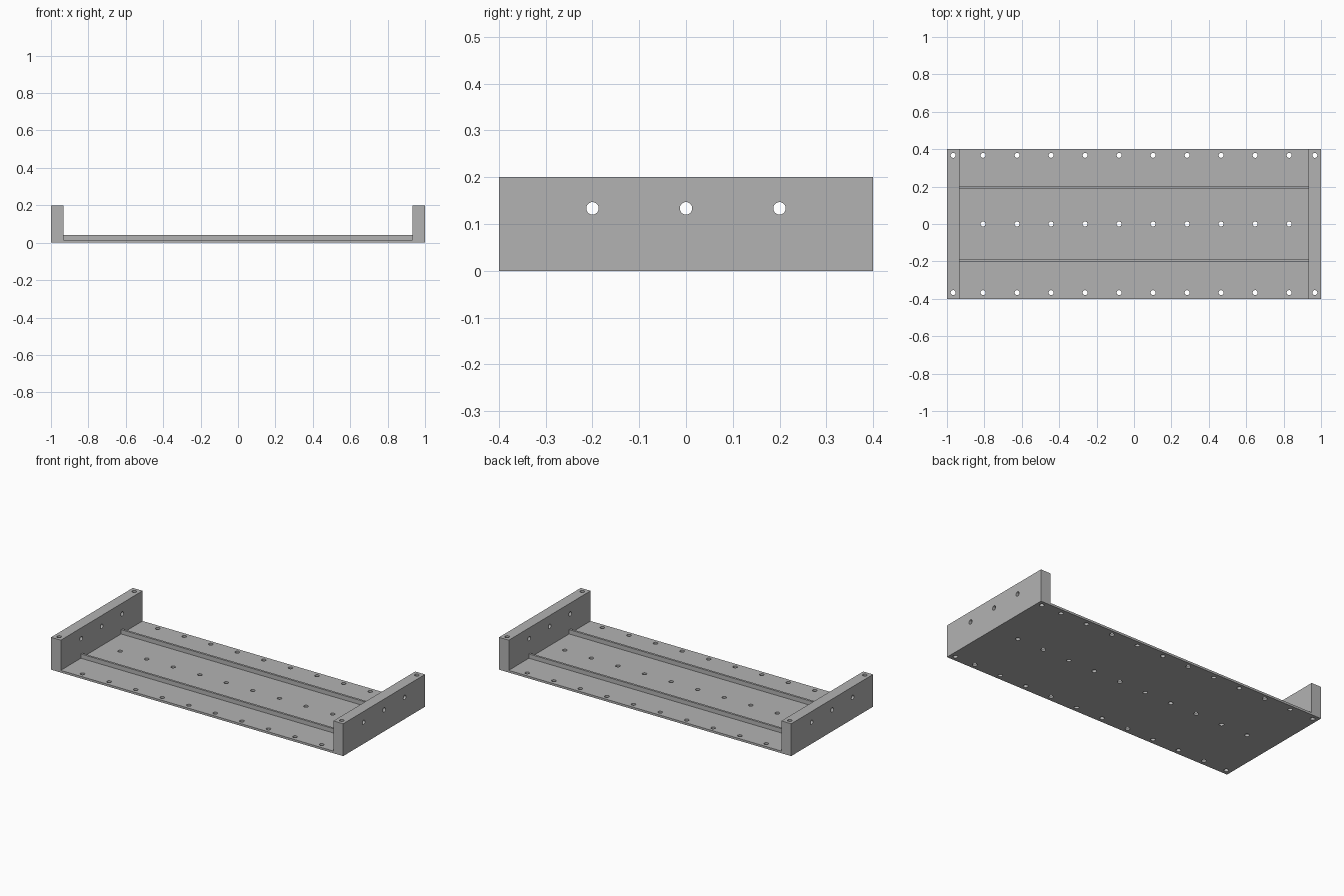
import bpy, bmesh
from math import pi
from mathutils import Matrix, Vector

cube = bpy.data.objects.get("Cube")
if cube:
    bpy.data.objects.remove(cube, do_unlink=True)

DEPTH = 0.8        # front to back
HEIGHT = 0.2       # end walls
WALL = 0.067       # end wall thickness
FLOOR = 0.0133     # floor thickness
HOLE_R = 0.0133

grey = bpy.data.materials.new("plain grey")
grey.use_nodes = True
colour = (0.45, 0.45, 0.45, 1)
grey.diffuse_color = colour
grey.node_tree.nodes["Principled BSDF"].inputs["Base Color"].default_value = colour


def make_object(name, bm):
    bmesh.ops.recalc_face_normals(bm, faces=bm.faces)
    mesh = bpy.data.meshes.new(name)
    bm.to_mesh(mesh)
    bm.free()
    mesh.materials.append(grey)
    obj = bpy.data.objects.new(name, mesh)
    bpy.context.collection.objects.link(obj)
    return obj


def add_drill(bm, centre, length, rotation=Matrix()):
    bmesh.ops.create_cone(bm, cap_ends=True, segments=32, radius1=HOLE_R,
                          radius2=HOLE_R, depth=length,
                          matrix=Matrix.Translation(centre) @ rotation)


# Tray: U-shaped profile extruded front to back
inner = 1 - WALL
profile = [(-1, 0), (1, 0), (1, HEIGHT), (inner, HEIGHT), (inner, FLOOR),
           (-inner, FLOOR), (-inner, HEIGHT), (-1, HEIGHT)]
bm = bmesh.new()
face = bm.faces.new([bm.verts.new((x, -DEPTH / 2, z)) for x, z in profile])
new = bmesh.ops.extrude_face_region(bm, geom=[face])["geom"]
bmesh.ops.translate(bm, vec=(0, DEPTH, 0),
                    verts=[g for g in new if isinstance(g, bmesh.types.BMVert)])
tray = make_object("tray", bm)

# Drill holes: three floor rows, four corners, three through each end wall
bm = bmesh.new()
for y in (-0.367, 0, 0.367):
    for i in range(10):
        add_drill(bm, (-0.807 + i * 2 / 11, y, 0), 0.1)
for sx in (-1, 1):
    for sy in (-1, 1):
        add_drill(bm, (sx * 0.967, sy * 0.367, HEIGHT / 2), HEIGHT + 0.1)
    for y in (-0.2, 0, 0.2):
        add_drill(bm, (sx * (1 - WALL / 2), y, 0.1335), WALL + 0.06,
                  Matrix.Rotation(pi / 2, 4, "Y"))
drills = make_object("hole_cutter", bm)
drills.hide_render = True

cut = tray.modifiers.new("holes", "BOOLEAN")
cut.operation = "DIFFERENCE"
cut.solver = "EXACT"
cut.object = drills
bpy.context.view_layer.objects.active = tray
tray.select_set(True)
bpy.ops.object.modifier_apply(modifier=cut.name)
bpy.ops.object.shade_smooth_by_angle()
bpy.data.objects.remove(drills, do_unlink=True)

# Two long stiffening ribs on the floor
for name, side in (("front_rib", -1), ("back_rib", 1)):
    bm = bmesh.new()
    bmesh.ops.create_cube(bm, size=1)
    bmesh.ops.scale(bm, vec=(2 * inner, 0.0133, 0.0267), verts=bm.verts)
    bmesh.ops.translate(bm, vec=Vector((0, side * 0.1967, FLOOR + 0.0133)), verts=bm.verts)
    make_object(name, bm)
